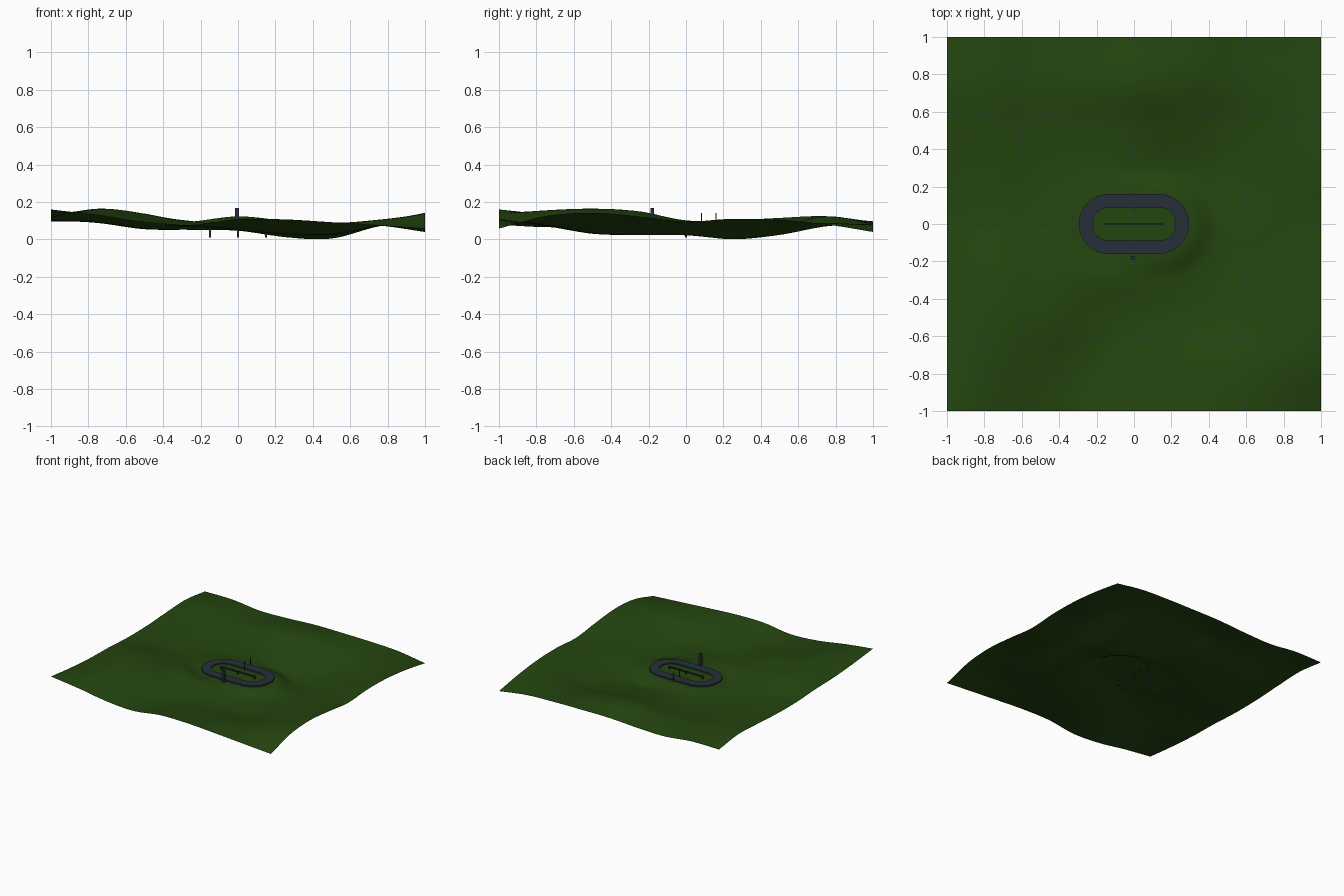
import bpy, bmesh, math

cube = bpy.data.objects.get("Cube")
if cube:
    bpy.data.objects.remove(cube, do_unlink=True)


def make_material(name, color):
    mat = bpy.data.materials.new(name)
    mat.use_nodes = True
    mat.diffuse_color = color
    mat.node_tree.nodes["Principled BSDF"].inputs["Base Color"].default_value = color
    return mat


grass = make_material("grass green", (0.018, 0.06, 0.005, 1))
slate = make_material("slate grey", (0.02, 0.028, 0.042, 1))


def add_object(name, bm, mat):
    mesh = bpy.data.meshes.new(name)
    bm.to_mesh(mesh)
    bm.free()
    mesh.materials.append(mat)
    obj = bpy.data.objects.new(name, mesh)
    bpy.context.collection.objects.link(obj)
    return obj


def add_box(name, low, high, mat):
    bm = bmesh.new()
    bmesh.ops.create_cube(bm, size=1)
    for v in bm.verts:
        for axis in range(3):
            v.co[axis] = high[axis] if v.co[axis] > 0 else low[axis]
    return add_object(name, bm, mat)


# Rolling ground: coarse heights in thousandths, rows from front to back
HILLS = [
    [160, 130, 92, 78, 108, 107, 92, 75, 58],
    [135, 155, 115, 68, 72, 72, 82, 105, 125],
    [118, 164, 138, 85, 50, 32, 38, 90, 142],
    [112, 150, 120, 98, 65, 35, 25, 75, 122],
    [100, 100, 75, 70, 68, 55, 22, 70, 96],
    [102, 88, 55, 52, 45, 12, 5, 70, 110],
    [115, 95, 65, 60, 70, 45, 25, 75, 105],
    [124, 112, 85, 95, 123, 98, 70, 88, 80],
    [95, 95, 70, 75, 88, 88, 85, 75, 40],
]
STRAIGHT = 0.135      # half length of the straight part of the track
GROUND_LEVEL = 0.068  # levelled ground under the track


def spline(values, t):
    """Smooth curve through evenly spaced values, t from 0 to 1."""
    last = len(values) - 1
    pos = t * last
    i = min(int(pos), last - 1)
    f = pos - i
    b, c = values[i], values[i + 1]
    a = values[i - 1] if i > 0 else 2 * b - c
    d = values[i + 2] if i + 2 <= last else 2 * c - b
    return b + f / 2 * (c - a + f * (2 * a - 5 * b + 4 * c - d + f * (3 * (b - c) + d - a)))


def ground_height(x, y):
    rows = [spline(row, (x + 1) / 2) for row in HILLS]
    z = max(spline(rows, (y + 1) / 2) / 1000, 0)
    distance = math.hypot(max(abs(x) - STRAIGHT, 0), y)
    t = min(max((distance - 0.16) / 0.14, 0), 1)
    blend = t * t * (3 - 2 * t)
    return GROUND_LEVEL + (z - GROUND_LEVEL) * blend


bm = bmesh.new()
bmesh.ops.create_grid(bm, x_segments=80, y_segments=80, size=1)
for v in bm.verts:
    v.co.z = ground_height(v.co.x, v.co.y)
for f in bm.faces:
    f.smooth = True
add_object("ground", bm, grass)


# Oval track: a flat stadium-shaped band
def stadium(radius, steps=16):
    points = []
    for side in (1, -1):
        for i in range(steps + 1):
            a = math.pi * (i / steps - 0.5)
            points.append((side * (STRAIGHT + radius * math.cos(a)), side * radius * math.sin(a)))
    return points


bm = bmesh.new()
loops = []
for radius, z in ((0.16, 0.07), (0.16, 0.08), (0.088, 0.08), (0.088, 0.07)):
    loops.append([bm.verts.new((x, y, z)) for x, y in stadium(radius)])
count = len(loops[0])
for k, loop in enumerate(loops):
    other = loops[(k + 1) % len(loops)]
    for i in range(count):
        j = (i + 1) % count
        bm.faces.new((loop[i], loop[j], other[j], other[i]))
bmesh.ops.recalc_face_normals(bm, faces=bm.faces)
add_object("oval_track", bm, slate)

# Infield fence: one rail on three posts
add_box("fence_rail", (-0.155, -0.004, 0.082), (0.155, 0.004, 0.092), slate)
for name, x in (("left", 0.15), ("middle", 0), ("right", -0.15)):
    add_box(f"fence_post_{name}", (x - 0.006, -0.006, 0.01), (x + 0.006, 0.006, 0.09), slate)

# Thin finish poles on both edges of the track
for name, y in (("inner", 0.082), ("outer", 0.16)):
    add_box(f"finish_pole_{name}", (-0.003, y - 0.003, 0.045), (0.003, y + 0.003, 0.14), slate)

# Judges' tower beside the track
add_box("judge_tower", (-0.016, -0.191, 0.05), (0.005, -0.17, 0.168), slate)
